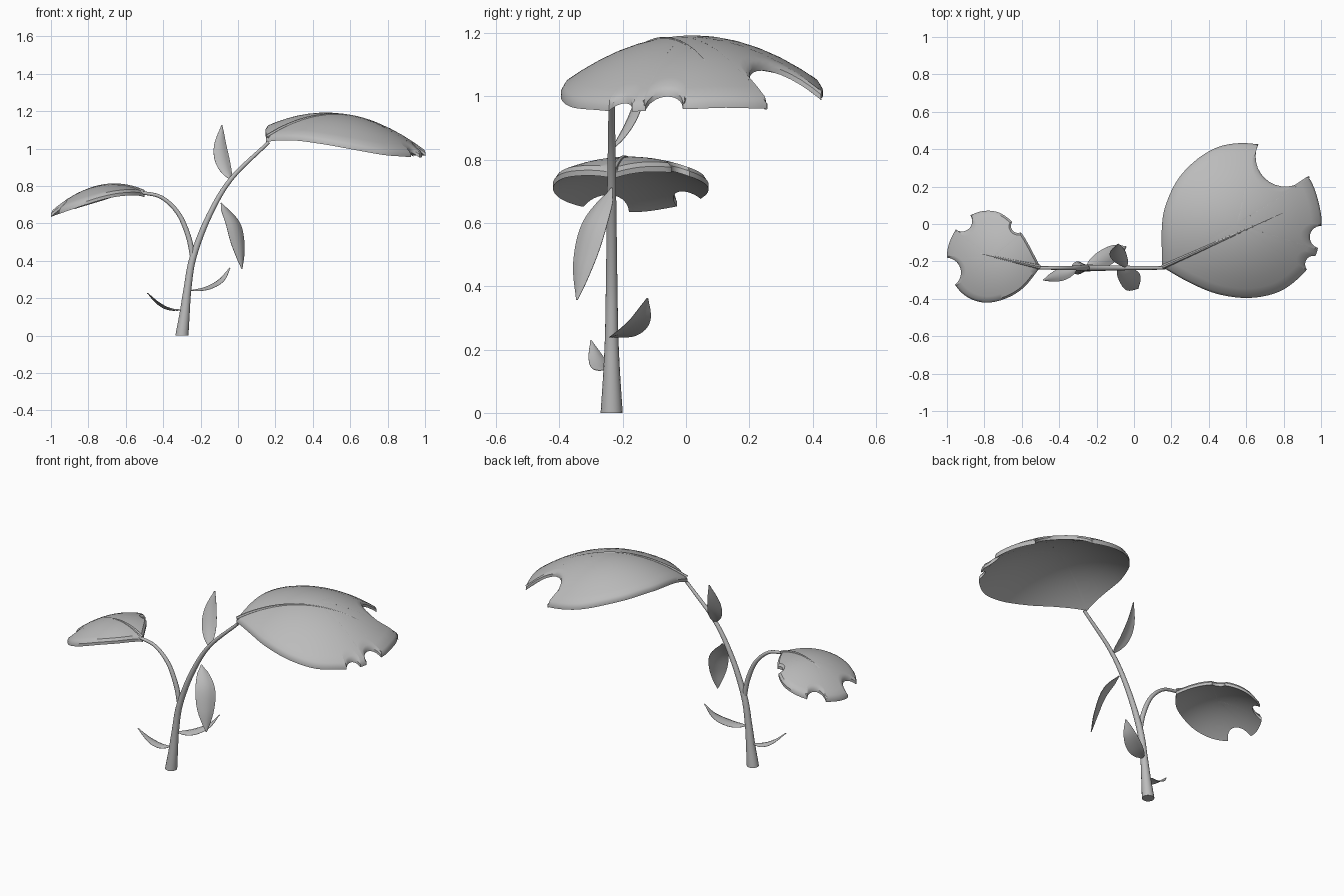
import bpy, bmesh, math
from mathutils import Vector

cube = bpy.data.objects.get("Cube")
if cube:
    bpy.data.objects.remove(cube)

grey = bpy.data.materials.new("plain grey")
grey.use_nodes = True
COLOR = (0.5, 0.5, 0.5, 1)
grey.diffuse_color = COLOR
grey.node_tree.nodes["Principled BSDF"].inputs["Base Color"].default_value = COLOR


def smooth_path(points, steps):
    """Catmull-Rom path through the points, of any dimension."""
    p = [Vector(q) for q in points]
    p = [p[0] * 2 - p[1]] + p + [p[-1] * 2 - p[-2]]
    out = []
    for a, b, c, d in zip(p, p[1:], p[2:], p[3:]):
        for k in range(steps):
            t = k / steps
            out.append((b * 2 + (c - a) * t + (a * 2 - b * 5 + c * 4 - d) * t ** 2
                        + (b * 3 - a - c * 3 + d) * t ** 3) / 2)
    return out + [p[-2]]


def finish(name, bm, angle=35):
    bmesh.ops.recalc_face_normals(bm, faces=bm.faces)
    mesh = bpy.data.meshes.new(name)
    bm.to_mesh(mesh)
    bm.free()
    mesh.materials.append(grey)
    obj = bpy.data.objects.new(name, mesh)
    bpy.context.collection.objects.link(obj)
    bpy.ops.object.select_all(action='DESELECT')
    obj.select_set(True)
    bpy.context.view_layer.objects.active = obj
    bpy.ops.object.shade_smooth_by_angle(angle=math.radians(angle))
    return obj


def skin(name, rings, start=None, end=None, angle=35):
    """Bridge closed rings; close each end with a cap or a centre point."""
    bm = bmesh.new()
    loops = [[bm.verts.new(co) for co in ring] for ring in rings]
    n = len(loops[0])
    for a, b in zip(loops, loops[1:]):
        for i in range(n):
            j = (i + 1) % n
            bm.faces.new((a[i], a[j], b[j], b[i]))
    for loop, tip in ((loops[0], start), (loops[-1], end)):
        if tip is None:
            bm.faces.new(loop)
        else:
            v = bm.verts.new(tip)
            for i in range(n):
                bm.faces.new((loop[i], loop[(i + 1) % n], v))
    return finish(name, bm, angle)


def tube(name, points, sides=16, steps=6):
    """Tapered tube; each point is x, y, z, radius."""
    path = smooth_path(points, steps)
    rings = []
    for i, p in enumerate(path):
        axis = (path[min(i + 1, len(path) - 1)] - path[max(i - 1, 0)]).to_3d()
        if i == 0:
            axis = Vector((0, 0, 1)) if points[0][2] == 0 else axis
        u = Vector((0, 1, 0)).cross(axis).normalized()
        v = axis.cross(u).normalized()
        turns = [math.tau * k / sides for k in range(sides)]
        rings.append([p.to_3d() + (u * math.cos(t) + v * math.sin(t)) * p.w for t in turns])
    return skin(name, rings)


def bite(outline, centre, x, y, r):
    """Replace the part of the outline inside a circle by the circle's inner arc."""
    c = Vector((x, y))
    inside = [i for i, p in enumerate(outline) if (p - c).length < r]
    inward = centre - c
    mid = math.atan2(inward.y, inward.x)

    def turn(p):
        d = p - c
        return (math.atan2(d.y, d.x) - mid + math.pi) % math.tau - math.pi

    a, b = turn(outline[inside[0]]), turn(outline[inside[-1]])
    steps = 14
    angles = [mid + a + (b - a) * k / steps for k in range(steps + 1)]
    arc = [c + Vector((math.cos(t), math.sin(t))) * r for t in angles]
    return outline[:inside[0]] + arc + outline[inside[-1] + 1:]


def canopy(name, points, bites, centre, dome, rib, thick=0.028, lip=0.011):
    """Domed leaf plate with bitten edge, chamfered rim and raised midrib."""
    px, py, top, a, b = dome

    def height(p):
        return top - a * (p.x - px) ** 2 - b * (p.y - py) ** 2

    def lift(p, drop=0.0):
        return Vector((p.x, p.y, height(p) - drop))

    centre = Vector(centre)
    outline = smooth_path(points, 10)[:-1]
    for hole in bites:
        outline = bite(outline, centre, *hole)
    inset = []
    for i, p in enumerate(outline):
        d = outline[(i + 1) % len(outline)] - outline[i - 1]
        inset.append(p + Vector((d.y, -d.x)).normalized() * lip)
    scales = (0.15, 0.3, 0.45, 0.6, 0.75, 0.9, 1)
    discs = [[centre.lerp(p, s) for p in inset] for s in scales]
    rings = [[lift(p) for p in disc] for disc in discs]
    rings += [[lift(p, d) for p in outline] for d in (lip, thick)]
    rings += [[lift(p, thick) for p in disc] for disc in reversed(discs)]
    skin(name, rings, lift(centre), lift(centre, thick))

    start, end = (Vector(p) for p in rib)
    spine = []
    for k in range(13):
        t = k / 12
        q = lift(start.lerp(end, t), 0.004)
        spine.append((*q, 0.011 * (1 - t) + 0.002))
    tube(name + "_midrib", spine, sides=8, steps=2)


def leaflet(name, points, half):
    """Thin pointed leaf, creased along its midrib."""
    path = smooth_path(points, 6)
    run = path[-1] - path[0]
    side = Vector((-run.y, run.x, 0)).normalized()
    rings = []
    last = len(path) - 1
    for i, p in enumerate(path):
        t = i / last
        w = half * math.sin(math.pi * t ** 0.85) ** 0.85 if 0 < i < last else 0.003
        normal = (path[min(i + 1, last)] - path[max(i - 1, 0)]).cross(side).normalized()
        if i < 2:
            w = max(w * 0.8, 0.003)
        upper, lower = [], []
        for s in (-1, -0.5, 0, 0.5, 1):
            q = p + side * s * w - normal * abs(s) ** 1.3 * w * 0.25
            edge = 0.0008 if abs(s) == 1 else 0.0025
            upper.append(q + normal * edge)
            lower.append(q - normal * edge)
        rings.append(upper + lower[::-1])
    skin(name, rings, angle=50)


# Stem and side branch
Y = -0.235
tube("main_stem", [(-0.3, Y, 0, 0.035), (-0.285, Y, 0.12, 0.027), (-0.27, Y, 0.25, 0.021),
                   (-0.24, Y, 0.42, 0.018), (-0.155, Y, 0.64, 0.015),
                   (-0.035, Y, 0.84, 0.012), (0.165, Y, 1.035, 0.009)])
tube("side_branch", [(-0.24, Y, 0.41, 0.014), (-0.265, Y, 0.53, 0.014), (-0.32, Y, 0.655, 0.012),
                     (-0.41, Y, 0.74, 0.01), (-0.52, Y, 0.766, 0.009)])

# Large and small bitten leaves
canopy("large_leaf",
       [(0.15, -0.23), (0.15, 0), (0.18, 0.13), (0.25, 0.26), (0.37, 0.37), (0.5, 0.425),
        (0.66, 0.425), (0.82, 0.36), (0.94, 0.24), (0.995, 0.08), (1, -0.04), (0.97, -0.17),
        (0.9, -0.27), (0.78, -0.36), (0.62, -0.395), (0.45, -0.375), (0.3, -0.315), (0.15, -0.23)],
       [(0.81, 0.36, 0.16), (1, -0.07, 0.06), (0.96, -0.215, 0.045)],
       (0.55, 0), (0.47, 0.02, 1.193, 0.72, 0.9), [(0.155, -0.228), (0.885, 0.1)])
canopy("small_leaf",
       [(-0.5, -0.23), (-0.59, -0.34), (-0.69, -0.4), (-0.8, -0.42), (-0.9, -0.385),
        (-0.97, -0.3), (-1, -0.17), (-0.97, -0.06), (-0.9, 0.03), (-0.8, 0.07),
        (-0.7, 0.05), (-0.6, -0.05), (-0.5, -0.23)],
       [(-1.005, -0.26, 0.08), (-0.92, 0.015, 0.055), (-0.62, -0.01, 0.038)],
       (-0.76, -0.18), (-0.67, -0.18, 0.81, 1.35, 0.95), [(-0.505, -0.23), (-0.88, -0.145)])

# Leaflets along the stem
leaflet("low_right_leaflet", [(-0.3, Y, 0.137), (-0.36, -0.26, 0.145), (-0.42, -0.28, 0.175),
                              (-0.485, -0.3, 0.228)], 0.034)
leaflet("low_left_leaflet", [(-0.26, Y, 0.24), (-0.18, -0.195, 0.257), (-0.1, -0.15, 0.298),
                             (-0.043, -0.122, 0.362)], 0.047)
leaflet("drooping_leaflet", [(-0.09, Y, 0.71), (-0.02, -0.295, 0.61), (0.01, -0.33, 0.48),
                             (0.022, -0.345, 0.357)], 0.058)
leaflet("upright_leaflet", [(-0.038, Y, 0.83), (-0.075, -0.185, 0.92), (-0.092, -0.145, 1.02),
                            (-0.086, -0.108, 1.125)], 0.043)
